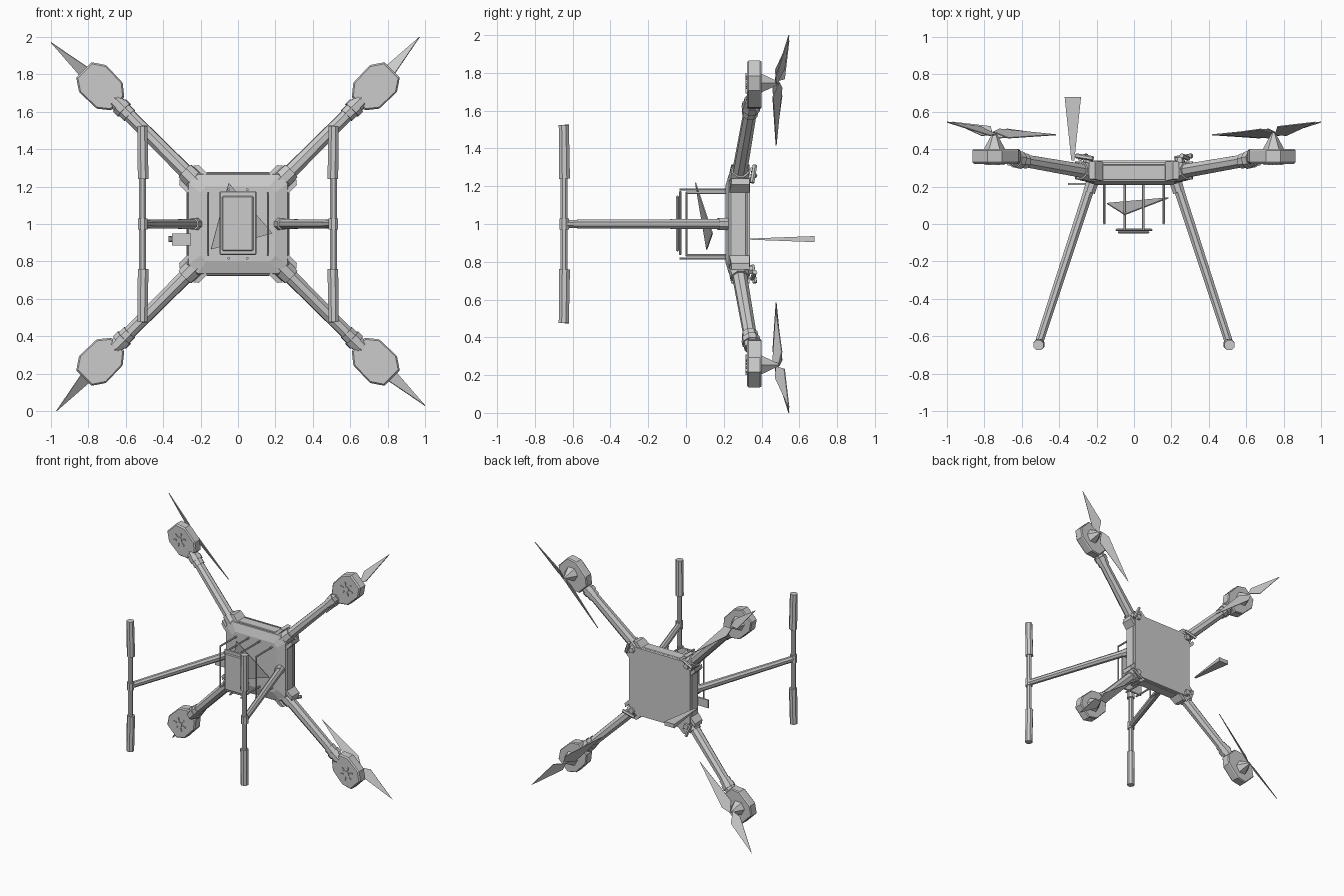
import bpy, bmesh, math
from mathutils import Vector, Matrix

if "Cube" in bpy.data.objects:
    bpy.data.objects.remove(bpy.data.objects["Cube"])

V = Vector


def finish(name, bm):
    bmesh.ops.recalc_face_normals(bm, faces=bm.faces)
    me = bpy.data.meshes.new(name)
    bm.to_mesh(me)
    bm.free()
    ob = bpy.data.objects.new(name, me)
    bpy.context.collection.objects.link(ob)
    return ob


def tube(name, a, b, r1, r2=None, n=8):
    a, b = V(a), V(b)
    bm = bmesh.new()
    rot = (b - a).to_track_quat('Z', 'Y').to_matrix().to_4x4()
    m = Matrix.Translation((a + b) / 2) @ rot @ Matrix.Rotation(math.pi / n, 4, 'Z')
    bmesh.ops.create_cone(bm, cap_ends=True, segments=n, radius1=r1,
                          radius2=r1 if r2 is None else r2, depth=(b - a).length, matrix=m)
    return finish(name, bm)


def box(name, x, y, z, bevel=0):
    bm = bmesh.new()
    bmesh.ops.create_cube(bm, size=1)
    for v in bm.verts:
        v.co = V([(r[0] + r[1]) / 2 + c * (r[1] - r[0]) for r, c in zip((x, y, z), v.co)])
    if bevel:
        bmesh.ops.bevel(bm, geom=bm.edges[:], offset=bevel, segments=1, affect='EDGES')
    return finish(name, bm)


def loft(name, rings):
    """Join equal-length rings of points and cap both ends."""
    bm = bmesh.new()
    rs = [[bm.verts.new(p) for p in ring] for ring in rings]
    n = len(rs[0])
    for a, b in zip(rs, rs[1:]):
        for i in range(n):
            bm.faces.new((a[i], a[(i + 1) % n], b[(i + 1) % n], b[i]))
    bm.faces.new(rs[0])
    bm.faces.new(rs[-1])
    return finish(name, bm)


def sheet(name, pts, thick=0.006):
    bm = bmesh.new()
    bm.faces.new([bm.verts.new(p) for p in pts])
    ob = finish(name, bm)
    mod = ob.modifiers.new("thickness", 'SOLIDIFY')
    mod.thickness, mod.offset = thick, 0
    return ob


def octagon(h, c, y):
    return [(x, y, 1 + z) for x, z in ((h, h - c), (h - c, h), (c - h, h), (-h, h - c),
                                       (-h, c - h), (c - h, -h), (h - c, -h), (h, c - h))]


# Body shell with a sloped lower rim and a thin rear cover
loft("body_shell", [octagon(.20, .03, .208), octagon(.265, .05, .228), octagon(.272, .055, .25),
                    octagon(.262, .06, .325)])
loft("top_cover", [octagon(.275, .06, .325), octagon(.272, .06, .34)])
for s in (-1, 1):
    box("side_panel", sorted((s * .255, s * .274)), (.235, .318), (.82, 1.18), .004)
    box("end_panel", (-.17, .17), (.235, .318), sorted((1 + s * .255, 1 + s * .277)), .004)

# Four arms with joints, motor pods and propellers
for sx in (-1, 1):
    for sz in (-1, 1):
        u = V((sx, 0, sz)).normalized()
        w = V((-sz, 0, sx)).normalized()

        def at(d, y, k=0):
            return V((0, y, 1)) + u * d + w * k

        tube("arm", at(.30, .273), at(.94, .352), .041, .035)
        tube("arm_root_socket", at(.29, .272), at(.40, .286), .056, .05)
        tube("arm_clamp", at(.345, .32), at(.345, .355), .03, .022, 6)
        for k in (-1, 1):
            loft("arm_bracket", [[at(d, y, k * .075) for d, y in ((.31, .23), (.37, .24), (.37, .335), (.31, .335))],
                                 [at(d, y, k * .05) for d, y in ((.31, .23), (.39, .24), (.39, .335), (.31, .335))]])
        tube("arm_lever", at(.36, .35, -.05), at(.40, .365, .04), .013, n=6)
        tube("arm_collar", at(.86, .342), at(.895, .347), .05)
        tube("arm_end_sleeve", at(.82, .337), at(.93, .351), .043)
        outline = [(.91, .05), (.97, .098), (1.10, .102), (1.165, .058),
                   (1.165, -.058), (1.10, -.102), (.97, -.098), (.91, -.05)]
        loft("motor_pod", [[at(1.04 + (d - 1.04) * f, y, k * f) for d, k in outline]
                           for f, y in ((.93, .322), (1, .332), (1, .392), (.95, .4))])
        tube("motor_vent", at(1.055, .316), at(1.055, .324), .022, n=8)
        for i in range(6):
            a = i * math.pi / 3
            c, q = math.cos(a), math.sin(a)
            tube("motor_vent_spoke", at(1.055 + .03 * c, .32, .03 * q),
                 at(1.055 + .055 * c, .32, .055 * q), .007, n=4)
        tube("motor_spindle", at(1.055, .395), at(1.055, .49), .06, .008, 6)

        # Two-bladed tapered propeller
        hub = at(1.055, .485)
        dx, dz = (.225, .254) if sx * sz > 0 else (.254, .225)
        out = V((sx * dx, .06, sz * dz))
        inn = V((-out.x * 1.3, -.008, -out.z * 1.3))
        side = w * .035 + V((0, .024, 0))
        sheet("propeller_blade", [hub + out, hub + out * .2 + side, hub - side * .3, hub + out * .2 - side])
        sheet("propeller_blade", [hub + inn, hub + inn * .15 - side, hub + side * .3, hub + inn * .15 + side])

# Landing legs and skids with padded ends
for s in (-1, 1):
    tube("landing_leg", (s * .225, .23, 1), (s * .508, -.635, 1), .029, .024)
    tube("leg_socket", (s * .215, .25, 1), (s * .24, .17, 1), .037, .034)
    tube("skid_tube", (s * .51, -.645, .50), (s * .51, -.645, 1.51), .02)
    tube("skid_joint", (s * .51, -.645, .97), (s * .51, -.645, 1.03), .028)
    for k in (-1, 1):
        tube("skid_pad", (s * .507, -.643, 1 + k * .24), (s * .511, -.647, 1 + k * .525), .031, .029)

# Payload hangers, rails and battery tray
for k in (-1, 1):
    for x, y in ((-.16, 0), (-.05, -.035), (.05, -.035), (.16, 0)):
        z = 1 + k * (.165 if abs(x) > .1 else .183)
        tube("payload_hanger", (x, y, z), (x, .22, z), .007, n=6)
for x in (-.16, .16):
    tube("payload_rail", (x, .003, .83), (x, .003, 1.17), .006, n=6)
box("payload_tray", (-.098, .098), (-.038, -.024), (.835, 1.175), .005)
box("payload_plate", (-.085, .082), (-.052, -.036), (.855, 1.15), .006)

# Payload fin between the tray and the body
sheet("payload_fin", [(-.05, .05, 1.22), (.185, .14, .95), (-.145, .11, .865)])

# Side sensor bracket with a flared fin behind it
box("sensor_bracket", (-.353, -.25), (.208, .22), (.885, .95))
loft("sensor_fin", [[(-.327 + a * h, y, .92 + b * t) for a, b in ((-1, -1), (1, -1), (1, 1), (-1, 1))]
                    for h, t, y in ((.008, .003, .34), (.044, .016, .68))])
